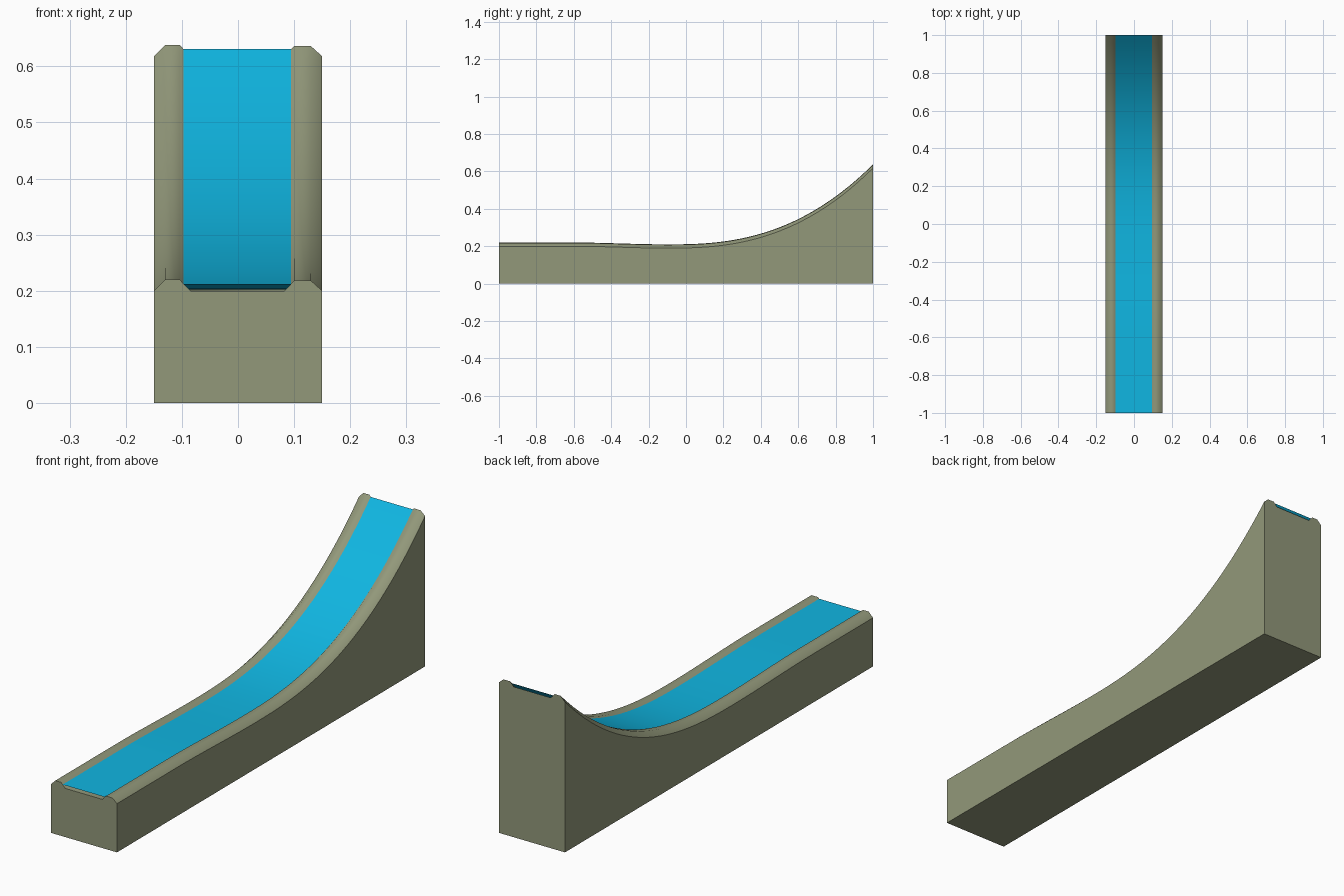
import bpy, bmesh

if "Cube" in bpy.data.objects:
    bpy.data.objects.remove(bpy.data.objects["Cube"])

STEPS = 48


def height(y):
    # Height of the outer edge: flat run-out, slight dip, then a steepening ramp
    t = min(max((y + 0.6) / 0.5, 0), 1)
    z = 0.2 - 0.01 * t * t * (3 - 2 * t)
    if y > -0.1:
        z += 0.428 * ((y + 0.1) / 1.1) ** 2.55
    return z


def material(name, color):
    m = bpy.data.materials.new(name)
    m.diffuse_color = (*color, 1)
    m.use_nodes = True
    m.node_tree.nodes["Principled BSDF"].inputs["Base Color"].default_value = m.diffuse_color
    return m


def sweep(name, profile, mat, closed):
    # Sweep a cross-section along y; entries are (x, offset above the path),
    # with offset None meaning a point on the ground
    bm = bmesh.new()
    rings = []
    for i in range(STEPS + 1):
        y = -1 + 2 * i / STEPS
        rings.append([bm.verts.new((x, y, 0 if d is None else height(y) + d))
                      for x, d in profile])
    n = len(profile)
    for a, b in zip(rings, rings[1:]):
        for j in range(n if closed else n - 1):
            k = (j + 1) % n
            f = bm.faces.new((a[j], a[k], b[k], b[j]))
            # Only the sculpted top is smooth; sides and base stay flat
            f.smooth = profile[j][1] is not None and profile[k][1] is not None
    if closed:
        bm.faces.new(rings[0])
        bm.faces.new(rings[-1])
        bmesh.ops.recalc_face_normals(bm, faces=bm.faces)
    else:
        for f in bm.faces:
            f.normal_update()
            if f.normal.z < 0:
                f.normal_flip()
    me = bpy.data.meshes.new(name)
    bm.to_mesh(me)
    bm.free()
    me.materials.append(mat)
    ob = bpy.data.objects.new(name, me)
    bpy.context.collection.objects.link(ob)
    return ob


stone = material("olive stone", (0.288, 0.314, 0.195))
water = material("blue water", (0.005, 0.468, 0.76))

# Solid ramp with two raised rims and a shallow channel
sweep("ramp_body", [(-0.15, None), (-0.15, 0), (-0.13, 0.02), (-0.104, 0.02),
                    (-0.085, 0), (0.083, 0), (0.1, 0.018), (0.13, 0.018),
                    (0.15, 0), (0.15, None)], stone, True)

# Thin water sheet lying in the channel
sweep("water_sheet", [(-0.098, 0.0125), (0.095, 0.0125)], water, False)
